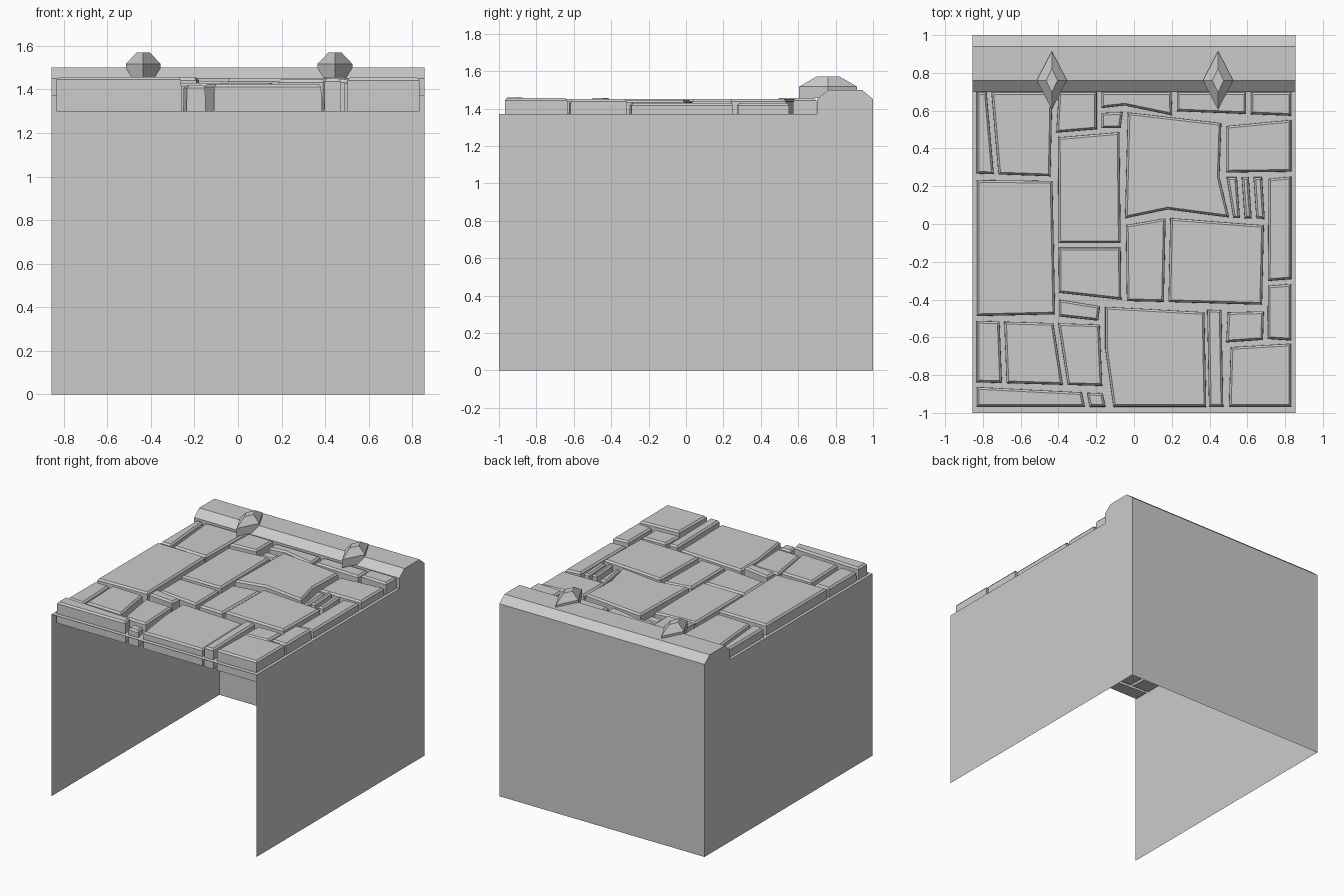
import bpy, bmesh
from mathutils import Vector

if "Cube" in bpy.data.objects:
    bpy.data.objects.remove(bpy.data.objects["Cube"])

W = 0.855          # half width of the body
BASE = 1.30        # underside of the paving stones


def make(name, verts, faces):
    me = bpy.data.meshes.new(name)
    me.from_pydata(verts, [], faces)
    bm = bmesh.new()
    bm.from_mesh(me)
    bmesh.ops.recalc_face_normals(bm, faces=bm.faces)
    bm.to_mesh(me)
    bm.free()
    ob = bpy.data.objects.new(name, me)
    bpy.context.collection.objects.link(ob)
    return ob


def loft(name, rings):
    """Closed solid through rings with equal point counts."""
    n = len(rings[0])
    verts = [p for r in rings for p in r]
    faces = [tuple(range(n))[::-1], tuple(range(len(verts) - n, len(verts)))]
    for k in range(len(rings) - 1):
        for i in range(n):
            j = (i + 1) % n
            faces.append((k*n + i, k*n + j, k*n + n + j, k*n + n + i))
    return make(name, verts, faces)


def inset(poly, d):
    """Move every edge of a clockwise outline inward by d."""
    out, n = [], len(poly)
    for i in range(n):
        a, b, c = (Vector(poly[(i + k) % n]) for k in (-1, 0, 1))
        e, f = (b - a).normalized(), (c - b).normalized()
        n1, n2 = Vector((e.y, -e.x)), Vector((f.y, -f.x))
        out.append(b + (n1 + n2) * (d / (1 + n1.dot(n2))))
    return out


def stone(poly, h=1.44):
    levels = ((0.011, BASE), (0.013, h - 0.013), (0.024, h))
    loft("paving_stone", [[(p.x, p.y, z) for p in inset(poly, d)] for d, z in levels])


def course(quad, cuts, heights, stacked=False):
    """Split a quad (TL, TR, BR, BL) into neighbouring stones at edge fractions."""
    tl, tr, br, bl = (Vector(p) for p in quad)
    if stacked:
        tl, tr, br, bl = bl, tl, tr, br
    cuts = [(0, 0)] + cuts + [(1, 1)]
    if stacked:  # run from top edge to bottom edge
        left0, left1, right0, right1 = tr, tl, br, bl
        for (a, b), (c, d), h in zip(cuts, cuts[1:], heights):
            stone([left0.lerp(left1, a), right0.lerp(right1, b),
                   right0.lerp(right1, d), left0.lerp(left1, c)], h)
    else:
        for (a, b), (c, d), h in zip(cuts, cuts[1:], heights):
            stone([tl.lerp(tr, a), tl.lerp(tr, c), bl.lerp(br, d), bl.lerp(br, b)], h)


# Body shell: deck, back ridge, back wall and side walls (open front and bottom)
profile = [(1, 0), (1, 1.45), (0.94, 1.5), (0.76, 1.5), (0.70, 1.45), (0.70, 1.37), (-1, 1.37), (-1, 0)]
n = len(profile)
shell = [(s * W, y, z) for s in (-1, 1) for y, z in profile]
faces = [(i, i + 1, n + i + 1, n + i) for i in range(n - 2)]
make("body_shell", shell, faces + [tuple(range(n)), tuple(range(2*n - 1, n - 1, -1))])

# Diamond studs on the ridge
for cx in (-0.435, 0.445):
    rings = []
    for w, l, z in ((0.08, 0.155, 1.455), (0.08, 0.155, 1.517), (0.03, 0.063, 1.57)):
        rings.append([(cx + w, 0.76, z), (cx, 0.76 + l, z), (cx - w, 0.76, z), (cx, 0.76 - l, z)])
    loft("diamond_stud", rings)

# Paving: left side
course([(-.845, .71), (-.42, .71), (-.43, .24), (-.845, .255)], [(.18, .28)], [1.44, 1.44])
stone([(-.845, .245), (-.42, .24), (-.405, -.49), (-.845, -.50)], 1.45)
course([(-.845, -.50), (-.17, -.52), (-.155, -.87), (-.845, -.85)],
       [(.215, .23), (.635, .70)], [1.44, 1.45, 1.43])
course([(-.845, -.85), (-.155, -.885), (-.135, -.98), (-.845, -.98)], [(.84, .845)], [1.458, 1.42])

# Paving: back row
stone([(-.41, .71), (-.185, .71), (-.185, .49), (-.425, .47)], 1.455)
stone([(-.185, .71), (.21, .71), (.215, .56), (-.05, .615), (-.185, .60)])
stone([(-.185, .60), (-.045, .605), (-.06, .495), (-.185, .495)], 1.42)
course([(.215, .71), (.845, .71), (.845, .56), (.215, .585)], [(.62, .62)], [1.44, 1.455])

# Paving: middle
course([(-.415, .47), (-.065, .50), (-.055, -.415), (-.41, -.375)], [(.69, .67)], [1.44, 1.43], True)
stone([(-.41, -.385), (-.165, -.425), (-.18, -.525), (-.41, -.50)], 1.455)
stone([(-.045, .605), (.475, .545), (.465, .25), (.52, .02), (.18, .065), (-.06, .015)], 1.45)
stone([(-.055, .005), (.18, .045), (.17, -.425), (-.05, -.42)], 1.43)
stone([(.18, .045), (.70, .005), (.69, -.44), (.17, -.425)], 1.445)

# Paving: right side
stone([(.475, .53), (.845, .565), (.845, .265), (.475, .26)], 1.43)
course([(.475, .26), (.69, .26), (.705, .015), (.515, .02)],
       [(.38, .31), (.67, .64)], [1.43, 1.45, 1.44])
course([(.70, .25), (.845, .265), (.845, -.63), (.695, -.62)], [(.65, .635)], [1.43, 1.45], True)

# Paving: front right
stone([(-.165, -.425), (.385, -.455), (.395, -.98), (-.12, -.98), (-.165, -.66)], 1.425)
stone([(.375, -.44), (.475, -.445), (.485, -.98), (.385, -.98)], 1.45)
stone([(.485, -.455), (.70, -.45), (.695, -.625), (.475, -.64)], 1.44)
stone([(.50, -.64), (.845, -.62), (.845, -.98), (.49, -.98)], 1.455)
